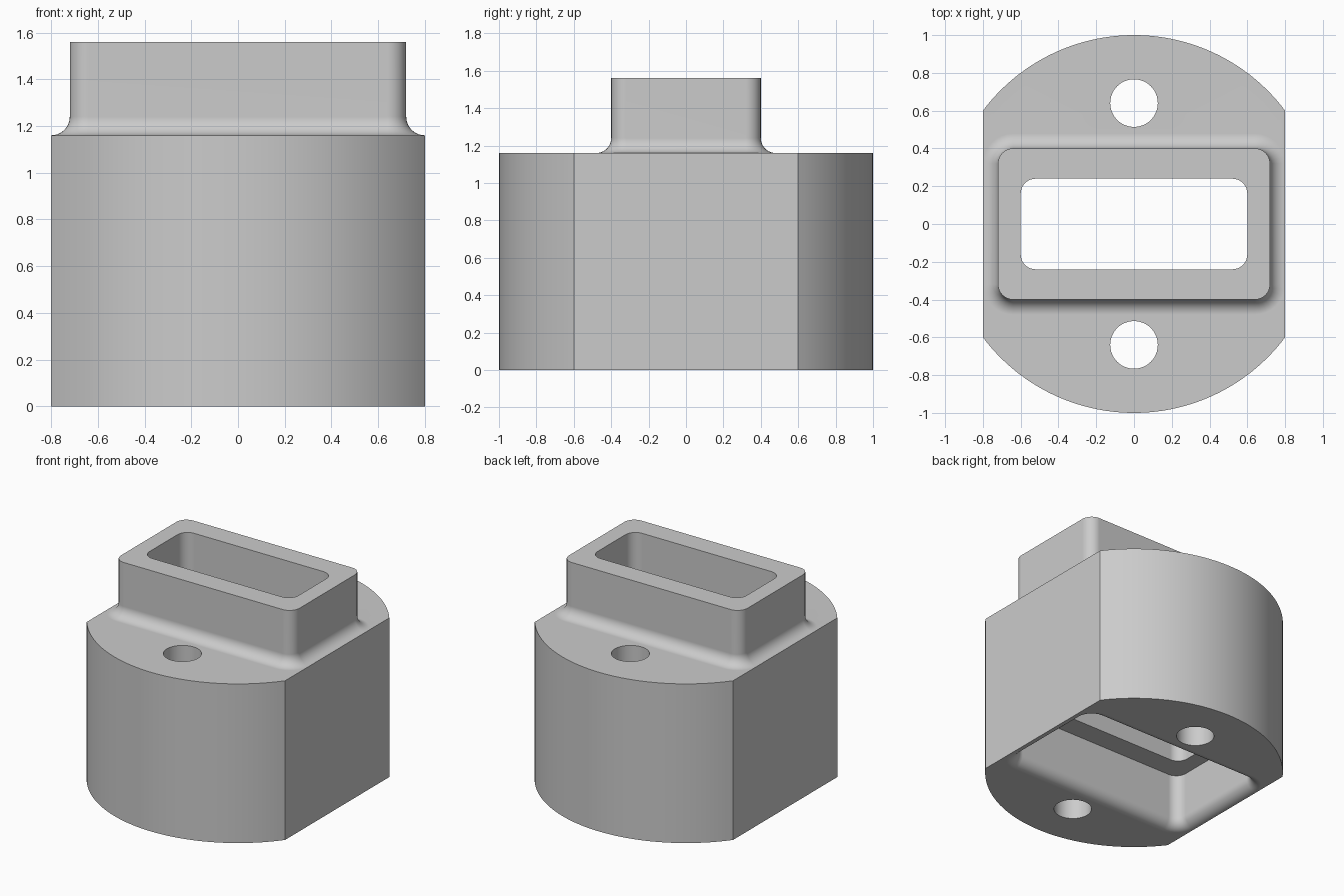
import bpy
import bmesh
from math import radians, sin, cos, pi, atan2

old = bpy.data.objects.get("Cube")
if old:
    bpy.data.objects.remove(old)

BODY_TOP = 1.16     # height of the round body
STEP = 0.4          # plug height and socket depth
PLUG = (0.72, 0.40, 0.08)    # half width, half depth, corner radius
BORE = (0.60, 0.24, 0.08)
FILLET = 0.08
bm = bmesh.new()


def loop(points, z):
    """Closed ring of vertices at height z."""
    return [bm.verts.new((x, y, z)) for x, y in points]


def rounded_rect(hx, hy, r, grow=0.0, steps=8):
    points = []
    for corner, (sx, sy) in enumerate([(1, 1), (-1, 1), (-1, -1), (1, -1)]):
        for i in range(steps + 1):
            a = (corner + i / steps) * pi / 2
            points.append((sx * (hx - r) + (r + grow) * cos(a),
                           sy * (hy - r) + (r + grow) * sin(a)))
    return points


def circle(cy, r, steps=48):
    return [(r * cos(2 * pi * i / steps), cy + r * sin(2 * pi * i / steps))
            for i in range(steps)]


def body_outline(steps=48):
    """Unit disc with flat left and right sides."""
    start = atan2(0.6, 0.8)
    arc = [start + (pi - 2 * start) * i / steps for i in range(steps + 1)]
    return [(cos(a + turn), sin(a + turn)) for turn in (0, pi) for a in arc]


def skin(rings):
    for low, high in zip(rings, rings[1:]):
        n = len(low)
        for i in range(n):
            j = (i + 1) % n
            bm.faces.new((low[i], low[j], high[j], high[i]))


def cap(rings, up):
    """Flat face bounded by the rings, leaving the inner ones open."""
    edges = []
    for ring in rings:
        for a, b in zip(ring, ring[1:] + ring[:1]):
            edges.append(bm.edges.get((a, b)) or bm.edges.new((a, b)))
    bmesh.ops.triangle_fill(bm, edges=edges, use_beauty=True, normal=(0, 0, up))


def plug_rings(base, steps=10):
    """Plug surface from its flared foot up to its flat end."""
    rings = []
    for i in range(steps, -1, -1):
        t = pi / 2 * i / steps
        # the foot stops just short of the body's flat sides
        grow = 0.995 * FILLET * (1 - cos(t))
        rings.append(loop(rounded_rect(*PLUG, grow), base + FILLET * (1 - sin(t))))
    rings.append(loop(rounded_rect(*PLUG), base + STEP))
    return rings


# Body wall, raised plug and matching socket underneath
wall = [loop(body_outline(), z) for z in (0, BODY_TOP)]
plug = plug_rings(BODY_TOP)
socket = plug_rings(0)
# Rectangular bore from the socket ledge to the plug's rim
bore = [loop(rounded_rect(*BORE), z) for z in (STEP, BODY_TOP + STEP)]
# Two screw holes, front and back
holes = [[loop(circle(y, 0.126), z) for z in (0, BODY_TOP)] for y in (-0.64, 0.64)]

for rings in [wall, plug, socket, bore] + holes:
    skin(rings)
cap([wall[0], socket[0]] + [h[0] for h in holes], -1)
cap([wall[1], plug[0]] + [h[1] for h in holes], 1)
skin([socket[-1], bore[0]])
skin([plug[-1], bore[1]])
bmesh.ops.recalc_face_normals(bm, faces=bm.faces)

mesh = bpy.data.meshes.new("socket_adapter")
bm.to_mesh(mesh)
bm.free()
adapter = bpy.data.objects.new("socket_adapter", mesh)
bpy.context.collection.objects.link(adapter)

# Plain grey finish
grey = bpy.data.materials.new("plain_grey")
grey.use_nodes = True
colour = (0.6, 0.6, 0.6, 1)
grey.diffuse_color = colour
grey.node_tree.nodes["Principled BSDF"].inputs["Base Color"].default_value = colour
mesh.materials.append(grey)

# Smooth curves, crisp edges and clean flats
bpy.ops.object.select_all(action='DESELECT')
bpy.context.view_layer.objects.active = adapter
adapter.select_set(True)
bpy.ops.object.shade_smooth_by_angle(angle=radians(30))
weighted = adapter.modifiers.new("flat_normals", 'WEIGHTED_NORMAL')
weighted.keep_sharp = True
